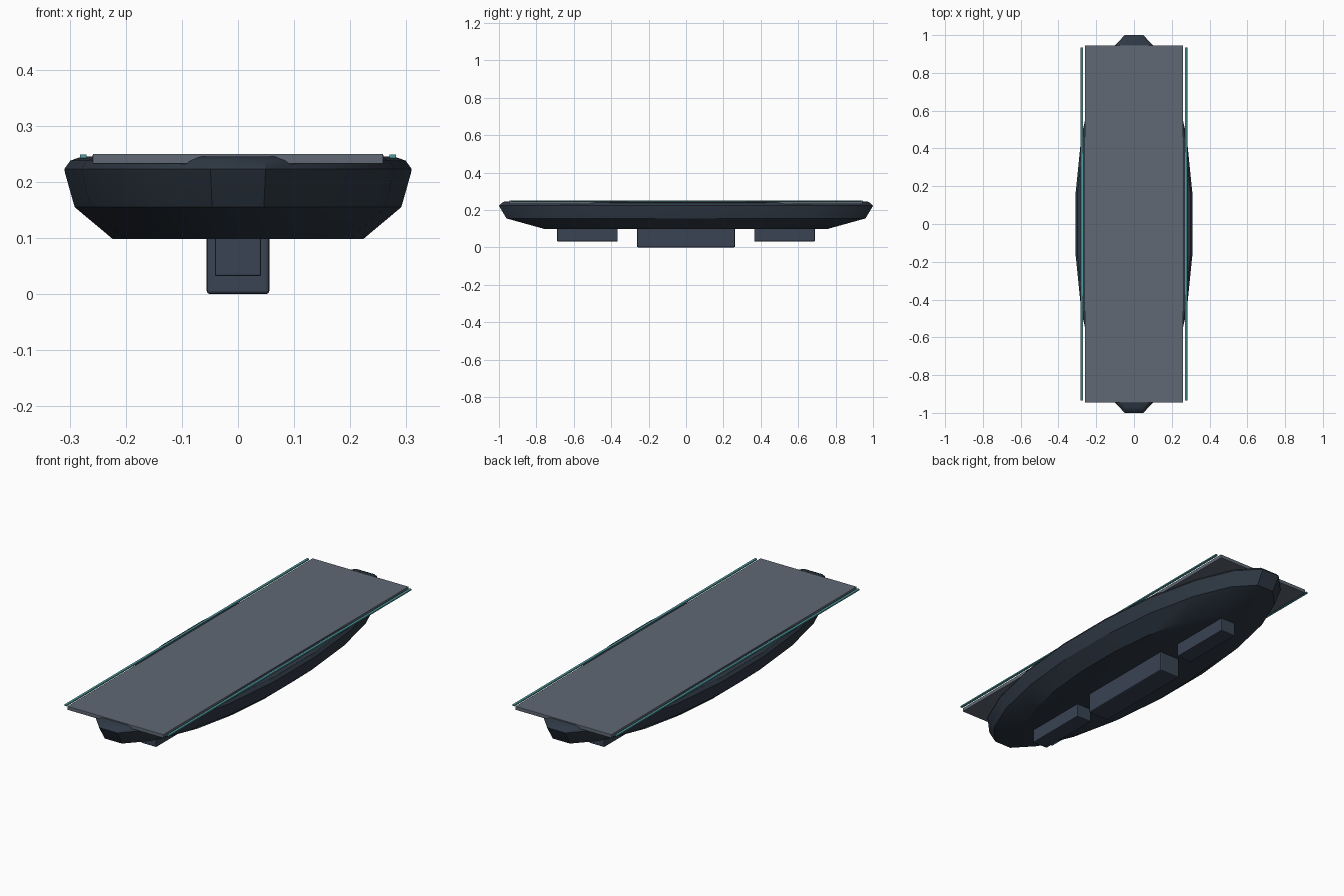
import bpy, bmesh, math

if "Cube" in bpy.data.objects:
    bpy.data.objects.remove(bpy.data.objects["Cube"])


def material(name, color):
    m = bpy.data.materials.new(name)
    m.diffuse_color = (*color, 1)
    m.use_nodes = True
    m.node_tree.nodes["Principled BSDF"].inputs["Base Color"].default_value = m.diffuse_color
    return m


navy = material("dark_hull", (0.028, 0.040, 0.058))
slate = material("keel_slate", (0.04, 0.056, 0.085))
grey = material("deck_grey", (0.115, 0.14, 0.175))
teal = material("trim_teal", (0.08, 0.33, 0.36))


def finish(bm, name, mat):
    bmesh.ops.recalc_face_normals(bm, faces=bm.faces)
    me = bpy.data.meshes.new(name)
    bm.to_mesh(me)
    bm.free()
    ob = bpy.data.objects.new(name, me)
    bpy.context.collection.objects.link(ob)
    me.materials.append(mat)
    return ob


def box(name, x, y, z, mat, bevel):
    """Box from (min, max) ranges with softly bevelled edges."""
    bm = bmesh.new()
    bmesh.ops.create_cube(bm, size=1)
    for v in bm.verts:
        for i, (lo, hi) in enumerate((x, y, z)):
            v.co[i] = lo if v.co[i] < 0 else hi
    ob = finish(bm, name, mat)
    mod = ob.modifiers.new("bevel", 'BEVEL')
    mod.width, mod.segments = bevel, 2
    return ob


# hull: twenty-sided ellipse lofted through levels (z, x scale, y scale)
SIDES, RX, RY = 20, 0.3135, 1.0125
levels = [(0.098, 0.72, 0.755), (0.155, 0.94, 0.96), (0.215, 0.995, 0.996),
          (0.223, 1.0, 1.0), (0.238, 0.965, 0.985), (0.245, 0.90, 0.97)]
bm = bmesh.new()
rings = []
for z, sx, sy in levels:
    angles = [2 * math.pi * (i + 0.5) / SIDES for i in range(SIDES)]
    rings.append([bm.verts.new((RX * sx * math.cos(a), RY * sy * math.sin(a), z))
                  for a in angles])
for a, b in zip(rings, rings[1:]):
    for i in range(SIDES):
        j = (i + 1) % SIDES
        bm.faces.new((a[i], a[j], b[j], b[i]))
bm.faces.new(rings[0][::-1])
bm.faces.new(rings[-1])
hull = finish(bm, "hull", navy)
bpy.context.view_layer.objects.active = hull
hull.select_set(True)
bpy.ops.object.shade_smooth_by_angle(angle=math.radians(32))

# flat deck plate
box("deck", (-0.259, 0.259), (-0.945, 0.945), (0.232, 0.25), grey, 0.002)

# glowing trim strips along both deck edges
for side, s in (("left", -1), ("right", 1)):
    xs = sorted((s * 0.270, s * 0.282))
    box(f"trim_strip_{side}", xs, (-0.935, 0.935), (0.242, 0.249), teal, 0.001)

# keel blocks under the hull
box("keel_middle", (-0.056, 0.056), (-0.262, 0.262), (0.0, 0.11), slate, 0.006)
for end, c in (("front", -0.527), ("back", 0.527)):
    box(f"keel_{end}", (-0.041, 0.041), (c - 0.162, c + 0.162), (0.032, 0.11), slate, 0.003)
